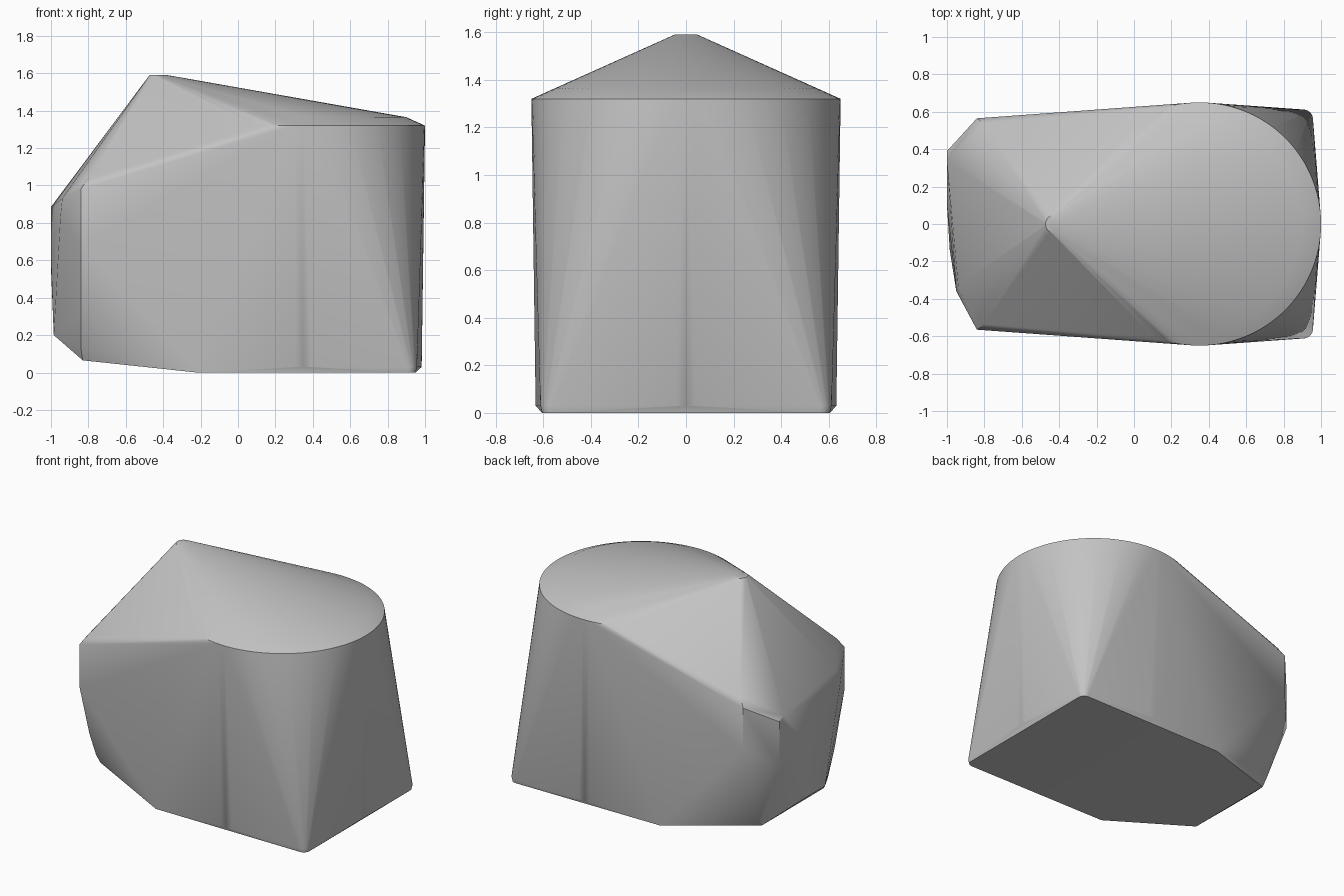
import bpy
import bmesh
from math import cos, sin, tau, radians

cube = bpy.data.objects.get("Cube")
if cube:
    bpy.data.objects.remove(cube, do_unlink=True)


def ring(x, radius, z, sides=96):
    """Points of a level circle centred on y = 0."""
    return [(x + radius * cos(tau * i / sides), radius * sin(tau * i / sides), z)
            for i in range(sides)]


def both_sides(points):
    """Mirror points front to back."""
    return [(x, s * y, z) for x, y, z in points for s in (-1, 1)]


# Round drum: foot, rim and the softened shoulder above the rim
points = ring(0.35, 0.632, 0.03) + ring(0.35, 0.65, 1.32) + ring(0.35, 0.55, 1.365)

# Small round peak
points += ring(-0.425, 0.048, 1.59, 24)

# Flat base with rounded corners
for i in range(7):
    a = tau / 4 * i / 6
    points += both_sides([(0.905 + 0.045 * cos(a), 0.56 + 0.045 * sin(a), 0),
                          (0.905 + 0.052 * cos(a), 0.56 + 0.052 * sin(a), 0.03)])
points += both_sides([(-0.22, 0.6, 0)])

# Shoulders of the narrow end, tapering down to the base
points += both_sides([(-0.80, 0.535, 1.04), (-0.84, 0.565, 0.98),
                      (-0.84, 0.565, 0.68), (-0.84, 0.455, 0.31),
                      (-0.84, 0.38, 0.13), (-0.83, 0.345, 0.065)])

# Blunt end face, cut back on its front side
points += [(-1, 0.34, 0.885), (-1, 0.39, 0.86), (-1, 0.39, 0.56),
           (-1, 0.1, 0.6), (-0.985, 0.1, 0.2), (-0.985, -0.14, 0.2),
           (-0.95, -0.36, 0.83), (-0.94, -0.33, 0.93)]

# Wrap everything in one convex skin
bm = bmesh.new()
for p in points:
    bm.verts.new(p)
hull = bmesh.ops.convex_hull(bm, input=bm.verts)
loose = {g for g in hull["geom_interior"] + hull["geom_unused"]
         if isinstance(g, bmesh.types.BMVert)}
bmesh.ops.delete(bm, geom=list(loose), context="VERTS")
bmesh.ops.dissolve_limit(bm, angle_limit=radians(0.3), verts=bm.verts, edges=bm.edges)
bmesh.ops.recalc_face_normals(bm, faces=bm.faces)

mesh = bpy.data.meshes.new("convex_shell")
bm.to_mesh(mesh)
bm.free()
shell = bpy.data.objects.new("convex_shell", mesh)
bpy.context.collection.objects.link(shell)

# Plain grey
grey = bpy.data.materials.new("plain_grey")
grey.use_nodes = True
colour = (0.55, 0.55, 0.55, 1)
grey.diffuse_color = colour
grey.node_tree.nodes["Principled BSDF"].inputs["Base Color"].default_value = colour
mesh.materials.append(grey)

bpy.ops.object.select_all(action="DESELECT")
shell.select_set(True)
bpy.context.view_layer.objects.active = shell
bpy.ops.object.shade_smooth_by_angle(angle=radians(30))
